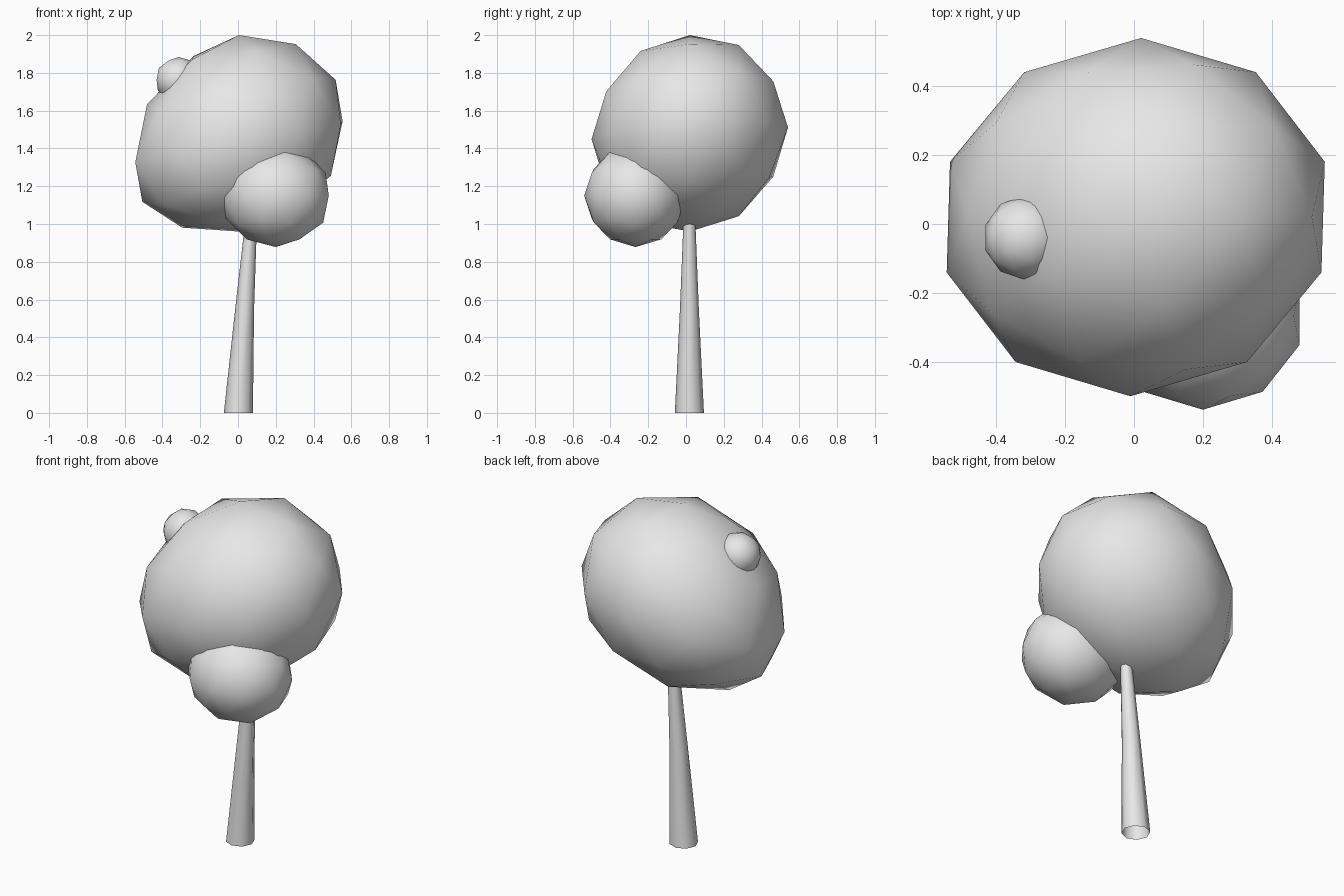
import bpy
import bmesh
import math
from mathutils import Vector

if "Cube" in bpy.data.objects:
    bpy.data.objects.remove(bpy.data.objects["Cube"], do_unlink=True)

# One plain grey for the whole tree
grey = bpy.data.materials.new("light grey")
grey.use_nodes = True
colour = (0.8, 0.8, 0.8, 1.0)
grey.diffuse_color = colour
grey.node_tree.nodes["Principled BSDF"].inputs["Base Color"].default_value = colour


def add_object(name, bm):
    mesh = bpy.data.meshes.new(name)
    for face in bm.faces:
        face.smooth = True
    bm.to_mesh(mesh)
    bm.free()
    mesh.materials.append(grey)
    obj = bpy.data.objects.new(name, mesh)
    bpy.context.collection.objects.link(obj)
    return obj


def foliage(name, centre, radii, lean=False):
    """Low-poly ball; lean tilts it and lets its right side sag."""
    bm = bmesh.new()
    bmesh.ops.create_icosphere(bm, subdivisions=2, radius=1)
    for v in bm.verts:
        x, y, z = (a * r for a, r in zip(v.co, radii))
        if lean:
            z += 0.1 * x + 0.06 * y - 0.3 * min(x, 0) ** 2
            x += 0.03 * y
        v.co = Vector(centre) + Vector((x, y, z))
    return add_object(name, bm)


# Foliage
foliage("main_canopy", (0.005, 0.02, 1.48), (0.572, 0.52, 0.52), lean=True)
foliage("lower_foliage", (0.2, -0.267, 1.15), (0.295, 0.272, 0.272))
foliage("upper_foliage", (-0.315, -0.04, 1.762), (0.122, 0.122, 0.122))

# Trunk: tapered rings leaning to the left, open at the base
SIDES = 8
bm = bmesh.new()
rings = []
for x, z, radius in ((0.002, 0, 0.077), (0.035, 0.55, 0.05), (0.072, 1.05, 0.03)):
    angles = [math.tau * i / SIDES for i in range(SIDES)]
    rings.append([bm.verts.new((x + radius * math.cos(a),
                                0.018 + radius * math.sin(a), z)) for a in angles])
for low, high in zip(rings, rings[1:]):
    for i in range(SIDES):
        j = (i + 1) % SIDES
        bm.faces.new((low[i], low[j], high[j], high[i]))
add_object("trunk", bm)
